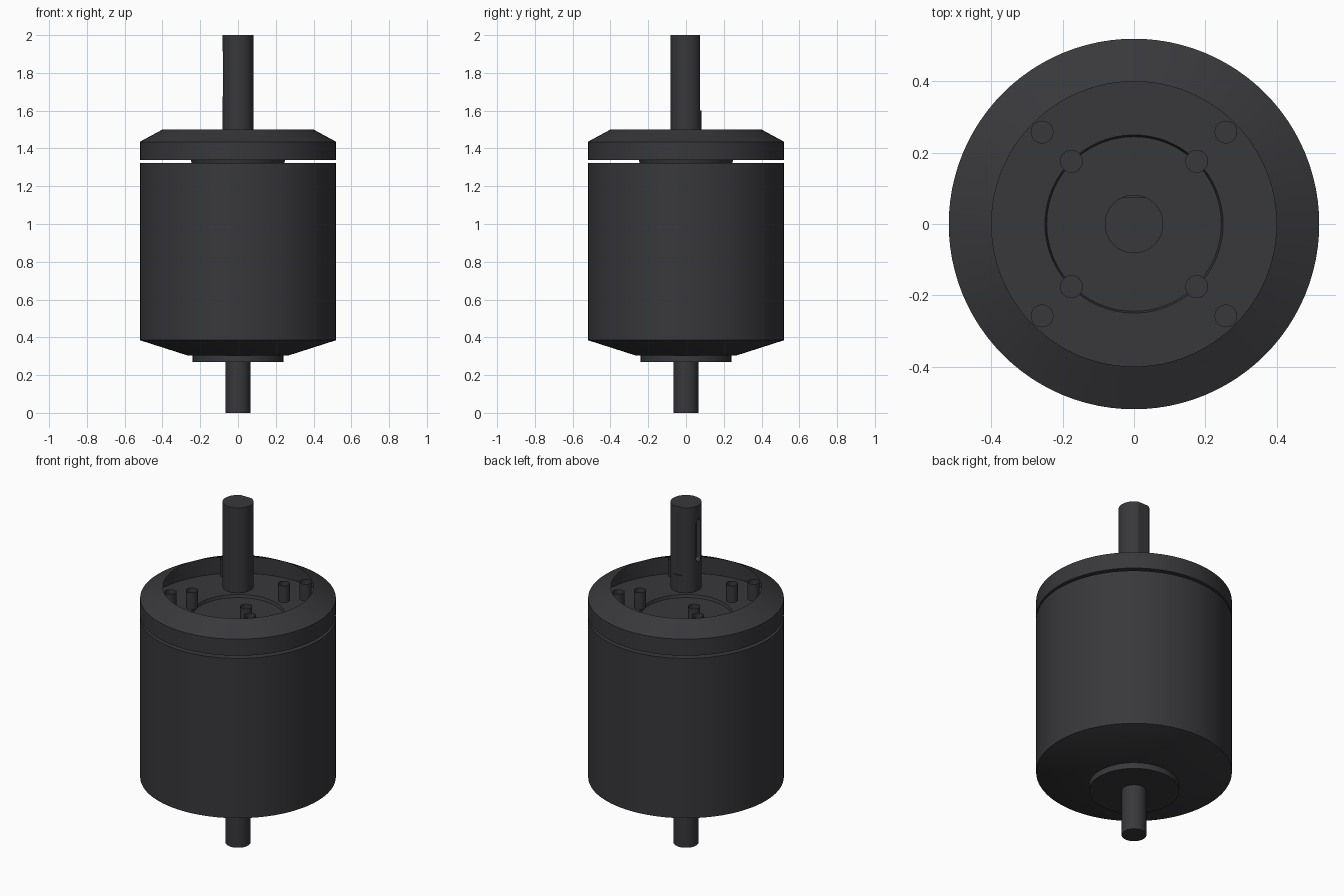
import bpy, bmesh, math

if "Cube" in bpy.data.objects:
    bpy.data.objects.remove(bpy.data.objects["Cube"])

mat = bpy.data.materials.new("dark_metal")
mat.diffuse_color = (0.04, 0.04, 0.045, 1)
mat.use_nodes = True
mat.node_tree.nodes["Principled BSDF"].inputs["Base Color"].default_value = mat.diffuse_color


def finish(ob):
    ob.data.materials.clear()
    ob.data.materials.append(mat)
    bpy.ops.object.select_all(action='DESELECT')
    ob.select_set(True)
    bpy.context.view_layer.objects.active = ob
    bpy.ops.object.shade_smooth_by_angle(angle=math.radians(25))


def lathe(name, profile, segs=96, at=(0, 0)):
    """Revolve (radius, z) points about a vertical axis; radius 0 is a pole."""
    bm = bmesh.new()
    rings = []
    for r, z in profile:
        n = segs if r > 0 else 1
        rings.append([bm.verts.new((at[0] + r * math.cos(2 * math.pi * i / segs),
                                    at[1] + r * math.sin(2 * math.pi * i / segs), z))
                      for i in range(n)])
    for a, b in zip(rings, rings[1:]):
        for i in range(segs):
            j = (i + 1) % segs
            if len(a) == 1:
                bm.faces.new((a[0], b[j], b[i]))
            elif len(b) == 1:
                bm.faces.new((a[i], a[j], b[0]))
            else:
                bm.faces.new((a[i], a[j], b[j], b[i]))
    me = bpy.data.meshes.new(name)
    bm.to_mesh(me)
    bm.free()
    ob = bpy.data.objects.new(name, me)
    bpy.context.collection.objects.link(ob)
    finish(ob)
    return ob


def cut(target, cutter):
    mod = target.modifiers.new("cut", 'BOOLEAN')
    mod.operation = 'DIFFERENCE'
    mod.solver = 'EXACT'
    mod.object = cutter
    bpy.ops.object.select_all(action='DESELECT')
    target.select_set(True)
    bpy.context.view_layer.objects.active = target
    bpy.ops.object.modifier_apply(modifier=mod.name)
    bpy.data.objects.remove(cutter)


# rotating can with conical bottom and small boss
lathe("motor_can", [(0, 0.27), (0.24, 0.27), (0.24, 0.305), (0.27, 0.305),
                    (0.52, 0.385), (0.52, 1.322), (0, 1.322)])

# short rear shaft
lathe("rear_shaft", [(0, 0), (0.066, 0), (0.066, 0.27)], 48)

# neck joining can and mounting cap
lathe("neck", [(0.245, 1.322), (0.25, 1.338)])

# open mounting cap: underside, side wall and chamfered rim
lathe("mounting_cap", [(0.25, 1.338), (0.52, 1.338), (0.52, 1.435), (0.40, 1.50)])

# two rings of four screw sockets
for label, d in (("outer", 0.258), ("inner", 0.176)):
    for sx in (-1, 1):
        for sy in (-1, 1):
            lathe(label + "_screw_socket", [(0, 1.40), (0.032, 1.40), (0.032, 1.50)],
                  24, (sx * d, sy * d))

# output shaft with a flat on the back and a keyway on the left
shaft = lathe("output_shaft", [(0, 1.5), (0.082, 1.5), (0.082, 2.0), (0, 2.0)], 64)

bpy.ops.mesh.primitive_cube_add(size=1, location=(0, 0.125, 1.85))
flat = bpy.context.object
flat.scale = (0.3, 0.1, 0.5)
cut(shaft, flat)

bm = bmesh.new()
w, lo, hi = 0.02, 1.69, 1.90
outline = [(w * math.cos(t), (hi if k < 9 else lo) + w * math.sin(t))
           for k, t in enumerate([math.pi * i / 8 for i in range(9)]
                                 + [math.pi + math.pi * i / 8 for i in range(9)])]
face = bm.faces.new([bm.verts.new((-0.055, y, z)) for y, z in outline])
ext = bmesh.ops.extrude_face_region(bm, geom=[face], use_keep_orig=True)
bmesh.ops.translate(bm, vec=(-0.06, 0, 0),
                    verts=[v for v in ext["geom"] if isinstance(v, bmesh.types.BMVert)])
bmesh.ops.recalc_face_normals(bm, faces=bm.faces)
me = bpy.data.meshes.new("keyway_cutter")
bm.to_mesh(me)
bm.free()
key = bpy.data.objects.new("keyway_cutter", me)
bpy.context.collection.objects.link(key)
cut(shaft, key)
finish(shaft)
